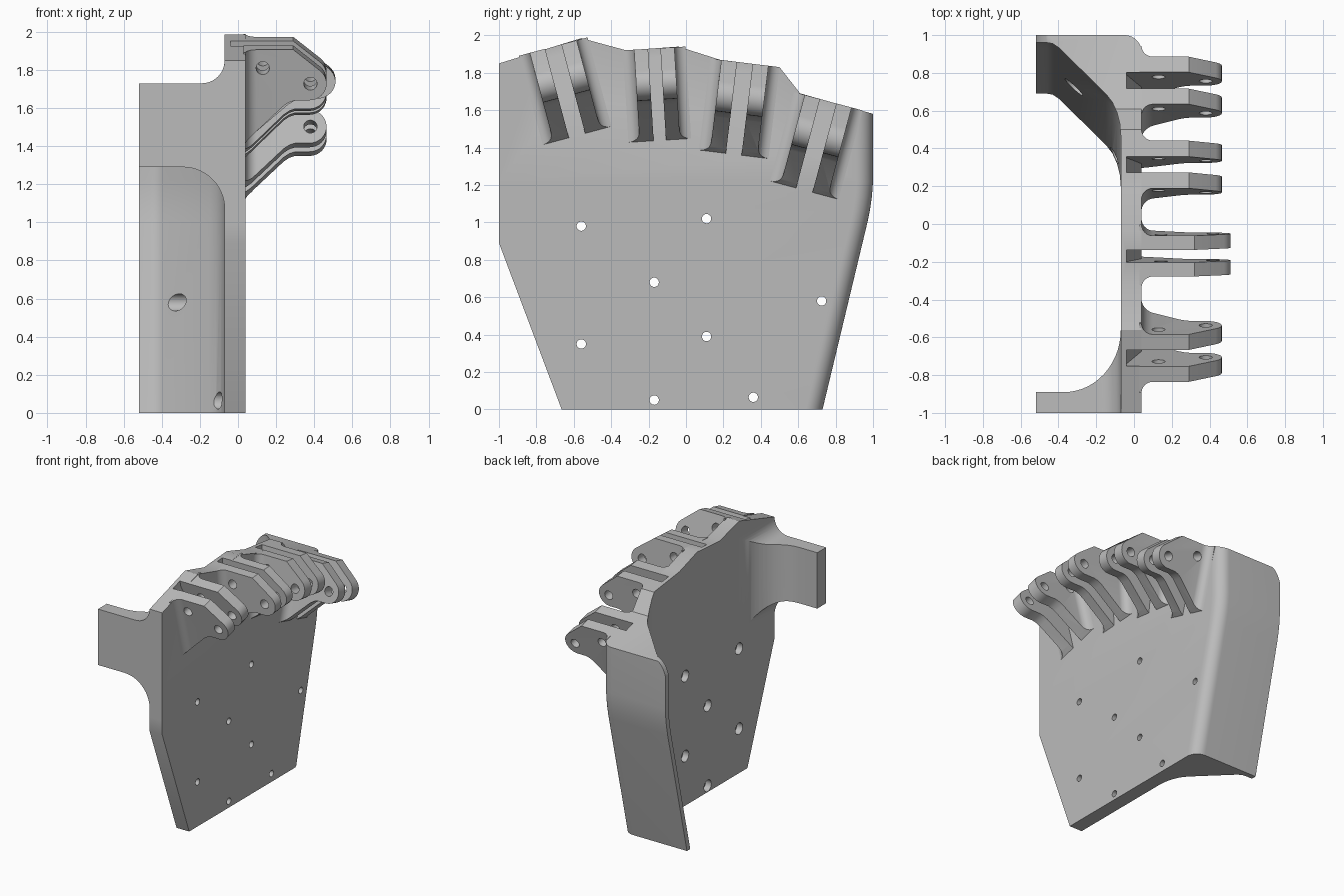
import bpy, bmesh, math
from math import sin, cos, pi, radians
from mathutils import Matrix

cube = bpy.data.objects.get("Cube")
if cube:
    bpy.data.objects.remove(cube, do_unlink=True)

grey = bpy.data.materials.new("plain grey")
grey.use_nodes = True
colour = (0.5, 0.5, 0.5, 1)
grey.diffuse_color = colour
grey.node_tree.nodes["Principled BSDF"].inputs["Base Color"].default_value = colour


def arc(cx, cy, rx, ry, a0, a1, n=10):
    """Points on an elliptical arc, angles in degrees."""
    angles = [radians(a0 + (a1 - a0) * i / n) for i in range(n + 1)]
    return [(cx + rx * cos(a), cy + ry * sin(a)) for a in angles]


def loft(name, rings):
    """Closed solid through rings with equal point counts."""
    bm = bmesh.new()
    loops = [[bm.verts.new(p) for p in ring] for ring in rings]
    n = len(loops[0])
    for lo, hi in zip(loops, loops[1:]):
        for i in range(n):
            j = (i + 1) % n
            bm.faces.new((lo[i], lo[j], hi[j], hi[i]))
    bm.faces.new(loops[0][::-1])
    bm.faces.new(loops[-1])
    bmesh.ops.recalc_face_normals(bm, faces=bm.faces)
    mesh = bpy.data.meshes.new(name)
    bm.to_mesh(mesh)
    bm.free()
    mesh.materials.append(grey)
    ob = bpy.data.objects.new(name, mesh)
    bpy.context.collection.objects.link(ob)
    return ob


def prism(name, pts, axis, a, b):
    """Extrude a 2D outline along x, y or z."""
    put = {"x": lambda p, t: (t, p[0], p[1]),
           "y": lambda p, t: (p[0], t, p[1]),
           "z": lambda p, t: (p[0], p[1], t)}[axis]
    return loft(name, [[put(p, t) for p in pts] for t in (a, b)])


def rod(axis, c, r, a, b):
    return prism("cutter", arc(*c, r, r, 0, 345, 23), axis, a, b)


def boolean(ob, cutter, operation):
    bpy.context.view_layer.update()
    mod = ob.modifiers.new("cut", "BOOLEAN")
    mod.operation, mod.solver, mod.object = operation, "EXACT", cutter
    bpy.context.view_layer.objects.active = ob
    bpy.ops.object.modifier_apply(modifier=mod.name)
    bpy.data.objects.remove(cutter, do_unlink=True)


def smooth(ob):
    bpy.ops.object.select_all(action="DESELECT")
    ob.select_set(True)
    bpy.context.view_layer.objects.active = ob
    bpy.ops.object.shade_smooth_by_angle(angle=radians(30))


# Plate with side flap: plan section, its flap sheared along the leaning edge
section = [(-0.07, -1.2), (0.04, -1.2)] + arc(-0.05, 0.91, 0.09, 0.09, 0, 90)
section += [(-0.52, 1), (-0.52, 0.96), (-0.46, 0.96), (-0.43, 0.955), (-0.4, 0.935),
            (-0.15, 0.69), (-0.115, 0.645), (-0.09, 0.59), (-0.075, 0.53), (-0.07, 0.47)]
levels = [(0, 0.27), (1.0, 0.03), (1.07, 0.016), (1.14, 0.006), (1.22, 0), (2.2, 0)]
body = loft("palm_plate", [[(x, y - lean if y > 0 else y, z) for x, y in section]
                           for z, lean in levels])

# Plate outline
outline = [(-0.627, -0.1), (1.2, -0.1), (1.2, 1.524), (0.61, 1.69), (0.5, 1.83),
           (0.18, 1.87), (-0.04, 1.94), (-0.32, 1.92), (-0.56, 1.985), (-1, 1.85), (-1, 0.89)]
boolean(body, prism("cutter", outline, "x", -0.8, 0.3), "INTERSECT")

# Rounded top corner of the flap
corner = [(0.2, -0.2), (0.2, 2.4), (-0.42, 2.4)] + arc(-0.42, 1.4, 0.11, 0.19, 90, 180) + [(-0.53, -0.2)]
boolean(body, prism("cutter", corner, "y", -1.5, 1.5), "INTERSECT")

# Counterbored screw holes
for c in [(-0.56, 0.98), (0.11, 1.02), (-0.17, 0.68), (-0.56, 0.35), (0.11, 0.39),
          (-0.17, 0.05), (0.36, 0.065), (0.725, 0.58)]:
    depth = -0.23 if c[0] > 0.7 else -0.02
    boolean(body, rod("x", c, 0.025, -0.7, 0.3), "DIFFERENCE")
    boolean(body, rod("x", c, 0.045, -0.7, depth), "DIFFERENCE")

# Side wing, blended into the plate in both directions
plan = [(-0.52, -1), (-0.03, -1), (-0.03, -0.56)] + arc(-0.37, -0.56, 0.3, 0.33, 0, -90, 14) + [(-0.52, -0.89)]
wing = prism("side_wing", plan, "z", 0.9, 2)
side = [(-0.6, 1.29)] + arc(-0.29, 1.07, 0.22, 0.22, 90, 0, 14) + [(0, 1.07), (0, 1.85)]
side += arc(-0.19, 1.85, 0.12, 0.12, 0, -90) + [(-0.6, 1.73)]
boolean(wing, prism("cutter", side, "y", -1.5, 0), "INTERSECT")
smooth(wing)

# Finger hinges: name, y, top z, tilt, reach, half gap, lug thickness
hinges = [("first", -0.71, 1.94, 15, 1.0, 0.045, 0.085),
          ("second", -0.17, 1.93, 3.5, 1.1, 0.033, 0.075),
          ("third", 0.315, 1.853, -7, 1.0, 0.042, 0.085),
          ("fourth", 0.76, 1.648, -15, 1.0, 0.045, 0.085)]
profile = [(0.03, 0), (0.29, 0)] + arc(0.375, -0.185, 0.09, 0.09, 50, -90, 12)
profile += [(0.3, -0.275), (0.27, -0.285), (0.24, -0.305), (0.07, -0.47), (0.03, -0.5)]
for name, y, top, tilt, reach, gap, thick in hinges:
    place = Matrix.Translation((0, y, top)) @ Matrix.Rotation(radians(tilt), 4, "X")
    shape = [(x * reach if x > 0.1 else x, s) for x, s in profile]
    for label, sign in (("front", -1), ("back", 1)):
        outer = gap + thick
        foot = [(0.03, gap), (0.6, gap), (0.6, outer)]
        foot += arc(0.1, outer + 0.06, 0.06, 0.06, -90, -180, 8) + [(0.03, outer + 0.06)]
        lug = prism(f"{name}_hinge_{label}_lug", [(x, sign * u) for x, u in foot], "z", -0.7, 0.2)
        boolean(lug, prism("cutter", shape, "y", -0.4, 0.4), "INTERSECT")
        for c in ((0.13 * reach, -0.1), (0.38 * reach, -0.185)):
            boolean(lug, rod("y", c, 0.035, -0.5, 0.5), "DIFFERENCE")
        lug.matrix_world = place
        smooth(lug)
    # Tapering slot into the plate between the lugs
    slot = prism("cutter", [(-0.04, 0.1), (0.1, 0.1), (0.1, -0.5), (-0.04, -0.05)], "y", -gap, gap)
    slot.matrix_world = place
    boolean(body, slot, "DIFFERENCE")

smooth(body)
